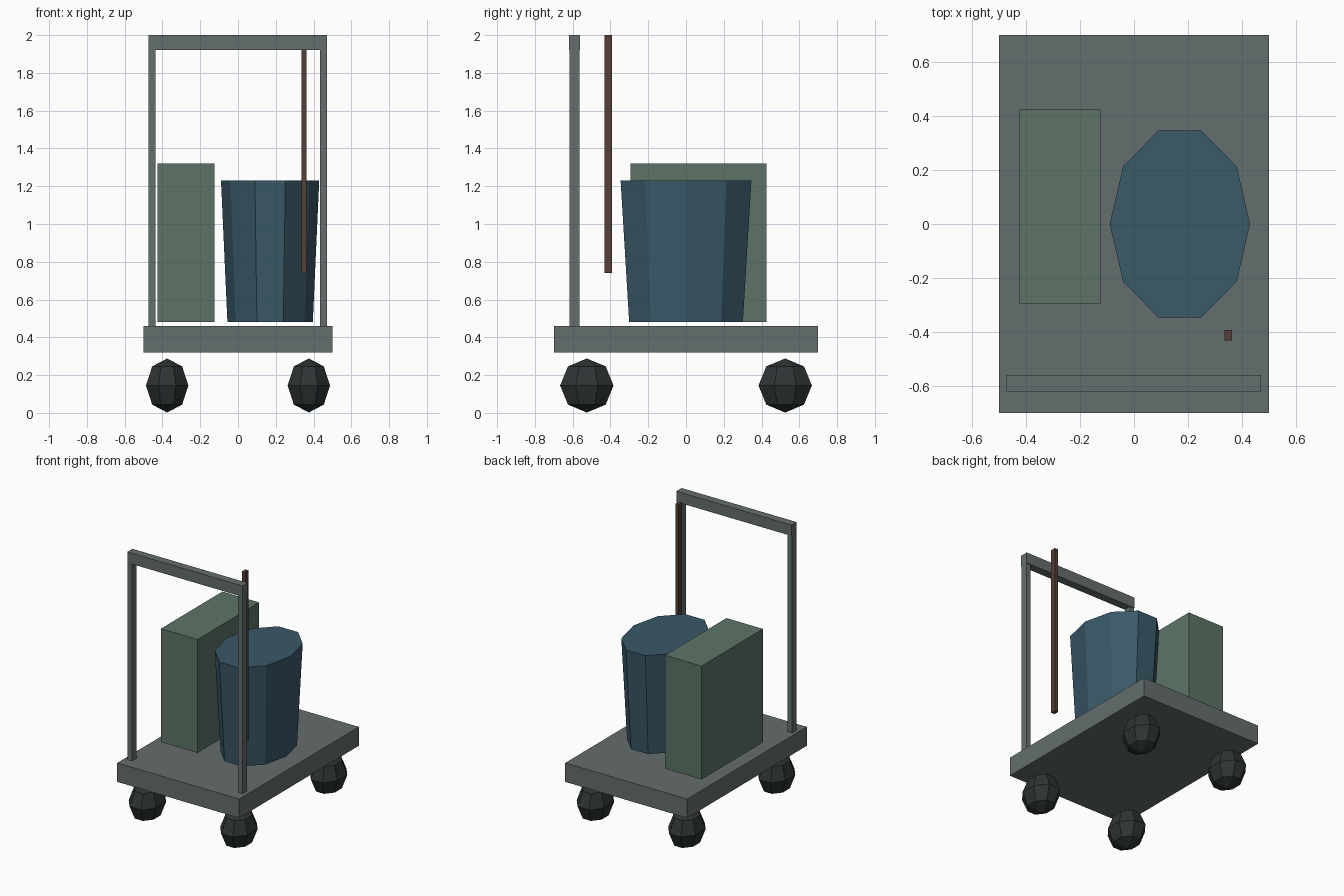
import bpy, bmesh, math
from mathutils import Matrix

if "Cube" in bpy.data.objects:
    bpy.data.objects.remove(bpy.data.objects["Cube"])


def material(name, rgb):
    m = bpy.data.materials.new(name)
    m.diffuse_color = (*rgb, 1)
    m.use_nodes = True
    m.node_tree.nodes["Principled BSDF"].inputs["Base Color"].default_value = m.diffuse_color
    return m


STEEL = material("steel", (0.13, 0.155, 0.155))
GREEN = material("green", (0.11, 0.175, 0.135))
BLUE = material("blue", (0.042, 0.1, 0.14))
WOOD = material("wood", (0.09, 0.05, 0.035))
RUBBER = material("rubber", (0.027, 0.035, 0.034))


def finish(name, bm, mat):
    bmesh.ops.recalc_face_normals(bm, faces=bm.faces)
    me = bpy.data.meshes.new(name)
    bm.to_mesh(me)
    bm.free()
    me.materials.append(mat)
    ob = bpy.data.objects.new(name, me)
    bpy.context.collection.objects.link(ob)
    return ob


def box(name, x, y, z, mat):
    """Box from (min, max) ranges, with its origin at the centre."""
    bm = bmesh.new()
    size = [b - a for a, b in (x, y, z)]
    bmesh.ops.create_cube(bm, size=1, matrix=Matrix.Diagonal((*size, 1)))
    ob = finish(name, bm, mat)
    ob.location = [(a + b) / 2 for a, b in (x, y, z)]
    return ob


# Deck
box("deck", (-0.5, 0.5), (-0.7, 0.7), (0.32, 0.46), STEEL)

# Push handle: two posts and a crossbar
for side, x in (("left", -0.455), ("right", 0.452)):
    box(f"handle_post_{side}", (x - 0.018, x + 0.018), (-0.617, -0.565), (0.46, 1.95), STEEL)
box("handle_crossbar", (-0.473, 0.47), (-0.62, -0.56), (1.92, 2.0), STEEL)

# Upright box and broom stick
box("storage_box", (-0.425, -0.125), (-0.295, 0.425), (0.48, 1.32), GREEN)
box("broom_stick", (0.335, 0.363), (-0.432, -0.393), (0.74, 2.0), WOOD)

# Oval ten-sided tapered bin
bm = bmesh.new()
bmesh.ops.create_cone(bm, cap_ends=True, segments=10, radius1=0.226, radius2=0.26, depth=0.75)
for v in bm.verts:  # put a corner on the x axis, then stretch along y
    a = round(math.atan2(v.co.y, v.co.x) / (math.pi / 5) - 0.01) * math.pi / 5
    r = v.co.xy.length
    v.co.y *= 1.4
bin_ob = finish("waste_bin", bm, BLUE)
bin_ob.location = (0.17, 0, 0.855)
# create_cone starts on an axis: check the widest x and turn a half-step if needed
me = bin_ob.data
if max(v.co.x for v in me.vertices) < 0.255:
    me.transform(Matrix.Diagonal((1, 1.4, 1, 1)) @ Matrix.Rotation(math.pi / 10, 4, "Z")
                 @ Matrix.Diagonal((1, 1 / 1.4, 1, 1)))

# Four faceted wheels, face-on to both axes
for ys, yn in ((-1, "front"), (1, "back")):
    for xs, xn in ((-1, "left"), (1, "right")):
        bm = bmesh.new()
        bmesh.ops.create_uvsphere(bm, u_segments=8, v_segments=4, radius=1,
                                  matrix=Matrix.Rotation(math.pi / 8, 4, "Z"))
        bmesh.ops.scale(bm, vec=(0.1215, 0.153, 0.143), verts=bm.verts)
        wheel = finish(f"wheel_{yn}_{xn}", bm, RUBBER)
        wheel.location = (xs * 0.375, ys * 0.525, 0.145)
